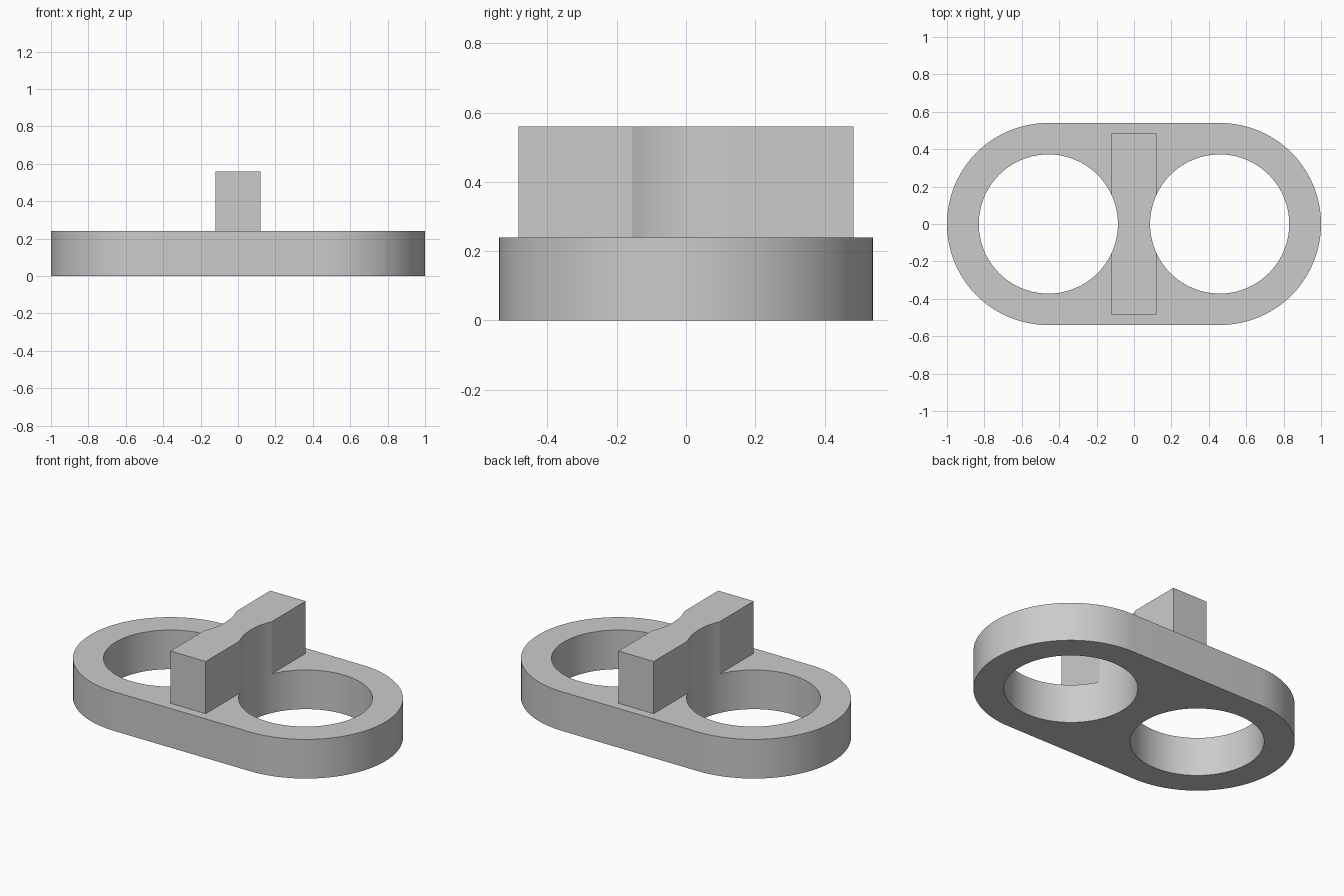
import bpy, bmesh, math

if "Cube" in bpy.data.objects:
    bpy.data.objects.remove(bpy.data.objects["Cube"])

HOLE_X, HOLE_R = 0.458, 0.372
END_R = 0.54
PLATE_TOP, BAR_TOP = 0.24, 0.56
BAR_X, BAR_Y = 0.12, 0.484

grey = bpy.data.materials.new("light grey")
grey.diffuse_color = (0.6, 0.6, 0.6, 1)
grey.use_nodes = True
grey.node_tree.nodes["Principled BSDF"].inputs["Base Color"].default_value = grey.diffuse_color


def arc(cx, r, start, end, steps):
    """Points along an arc centred on (cx, 0)."""
    return [(cx + r * math.cos(start + (end - start) * i / steps),
             r * math.sin(start + (end - start) * i / steps))
            for i in range(steps + 1)]


def prism(name, outline, z0, z1):
    """Extrude a closed outline from z0 to z1."""
    bm = bmesh.new()
    face = bm.faces.new([bm.verts.new((x, y, z0)) for x, y in outline])
    top = bmesh.ops.extrude_face_region(bm, geom=[face])["geom"]
    bmesh.ops.translate(bm, vec=(0, 0, z1 - z0),
                        verts=[v for v in top if isinstance(v, bmesh.types.BMVert)])
    bmesh.ops.recalc_face_normals(bm, faces=bm.faces)
    mesh = bpy.data.meshes.new(name)
    bm.to_mesh(mesh)
    bm.free()
    mesh.materials.append(grey)
    obj = bpy.data.objects.new(name, mesh)
    bpy.context.collection.objects.link(obj)
    return obj


def activate(obj):
    bpy.ops.object.select_all(action="DESELECT")
    obj.select_set(True)
    bpy.context.view_layer.objects.active = obj


# Rounded plate
half = math.pi / 2
plate = prism("plate", arc(1 - END_R, END_R, -half, half, 48)
              + arc(END_R - 1, END_R, half, 3 * half, 48), 0, PLATE_TOP)

# Two round holes through the plate
for side in (-1, 1):
    cutter = prism("hole_cutter", arc(side * HOLE_X, HOLE_R, 0, 2 * math.pi, 96)[:-1],
                   -0.1, PLATE_TOP + 0.1)
    cut = plate.modifiers.new("hole", "BOOLEAN")
    cut.operation, cut.solver, cut.object = "DIFFERENCE", "EXACT", cutter
    activate(plate)
    bpy.ops.object.modifier_apply(modifier=cut.name)
    bpy.data.objects.remove(cutter)

# Upright bar, its sides scooped where they meet the holes
a = math.acos((HOLE_X - BAR_X) / HOLE_R)
right_scoop = arc(HOLE_X, HOLE_R, math.pi + a, math.pi - a, 16)
left_scoop = arc(-HOLE_X, HOLE_R, a, -a, 16)
bar = prism("cross_bar", [(-BAR_X, -BAR_Y), (BAR_X, -BAR_Y)] + right_scoop
            + [(BAR_X, BAR_Y), (-BAR_X, BAR_Y)] + left_scoop, PLATE_TOP, BAR_TOP)

# Smooth curved walls, crisp edges
for obj in (plate, bar):
    activate(obj)
    bpy.ops.object.shade_smooth_by_angle(angle=math.radians(20))
